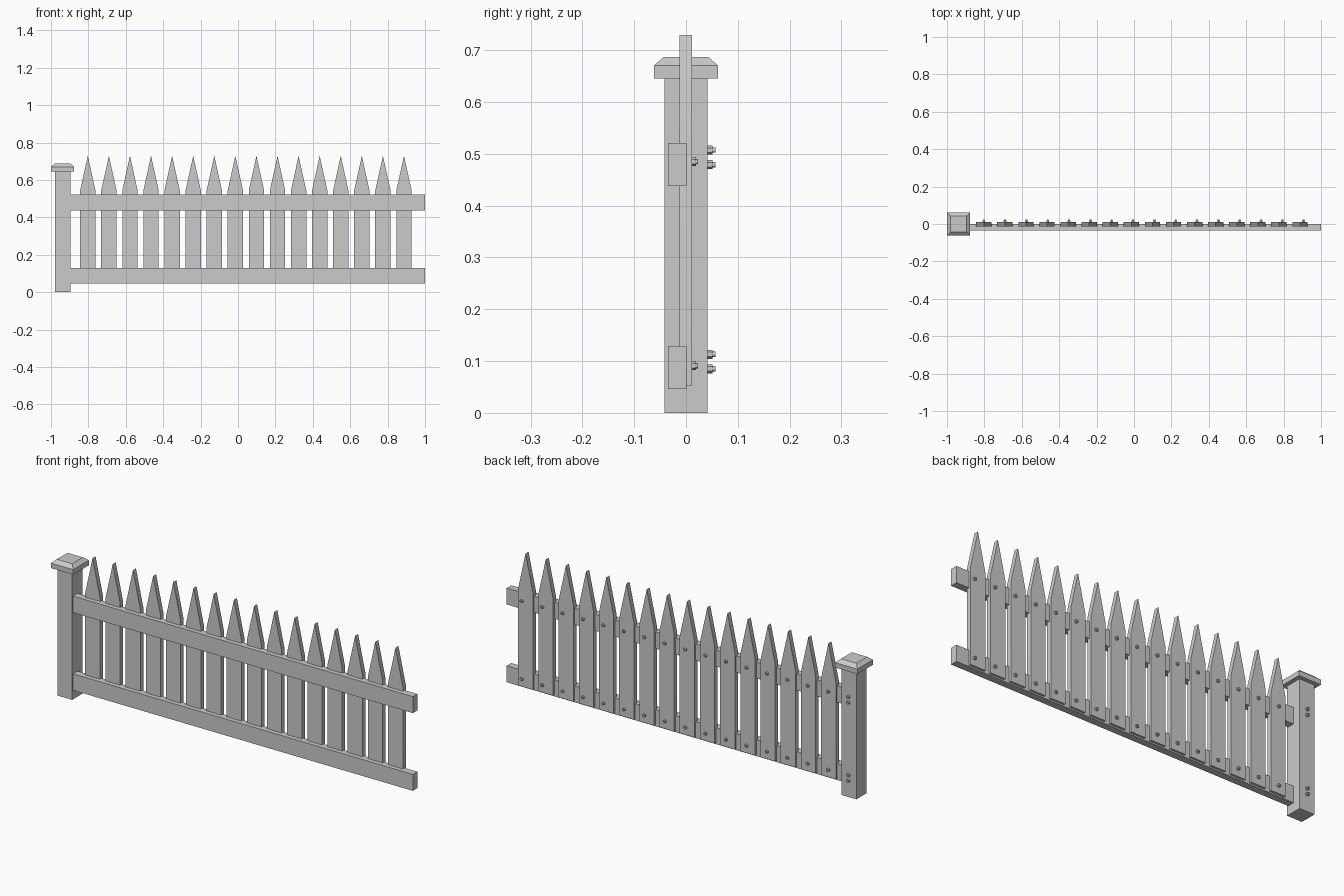
import bpy, bmesh, math
from mathutils import Matrix, Vector

if "Cube" in bpy.data.objects:
    bpy.data.objects.remove(bpy.data.objects["Cube"])

POST_X = -0.938


def add_object(name, bm, smooth=False):
    bmesh.ops.recalc_face_normals(bm, faces=bm.faces)
    mesh = bpy.data.meshes.new(name)
    bm.to_mesh(mesh)
    bm.free()
    obj = bpy.data.objects.new(name, mesh)
    bpy.context.collection.objects.link(obj)
    if smooth:
        bpy.ops.object.select_all(action='DESELECT')
        obj.select_set(True)
        bpy.context.view_layer.objects.active = obj
        bpy.ops.object.shade_smooth_by_angle(angle=math.radians(40))
    return obj


def box(name, lo, hi):
    lo, hi = Vector(lo), Vector(hi)
    bm = bmesh.new()
    bmesh.ops.create_cube(bm, size=1)
    bmesh.ops.scale(bm, vec=hi - lo, verts=bm.verts)
    bmesh.ops.translate(bm, vec=(lo + hi) / 2, verts=bm.verts)
    return add_object(name, bm)


def extrude_profile(bm, points, vec):
    face = bm.faces.new([bm.verts.new(p) for p in points])
    new = bmesh.ops.extrude_face_region(bm, geom=[face])['geom']
    verts = [g for g in new if isinstance(g, bmesh.types.BMVert)]
    bmesh.ops.translate(bm, vec=vec, verts=verts)


def bolt(name, x, y, z, head, tip):
    # hexagonal nut with a round thread end, pointing to +y
    bm = bmesh.new()
    for radius, end, sides in ((0.0087, head, 6), (0.005, tip, 12)):
        start = -0.004
        m = (Matrix.Translation((x, y + (start + end) / 2, z))
             @ Matrix.Rotation(math.pi / 2, 4, 'X'))
        bmesh.ops.create_cone(bm, cap_ends=True, segments=sides, radius1=radius,
                              radius2=radius, depth=end - start, matrix=m)
    return add_object(name, bm)


# post
box("post", (POST_X - 0.0415, -0.0415, 0), (POST_X + 0.0415, 0.0415, 0.65))

# post cap: square slab with a chamfered top
bm = bmesh.new()
rings = []
for half, z in ((0.062, 0.645), (0.062, 0.67), (0.043, 0.687)):
    rings.append([bm.verts.new((POST_X + sx * half, sy * half, z))
                  for sx, sy in ((-1, -1), (1, -1), (1, 1), (-1, 1))])
for a, b in zip(rings, rings[1:]):
    for i in range(4):
        j = (i + 1) % 4
        bm.faces.new((a[i], a[j], b[j], b[i]))
bm.faces.new(rings[0])
bm.faces.new(rings[-1])
add_object("post_cap", bm, smooth=True)

# rails, let into the post
for name, z in (("lower_rail", 0.046), ("upper_rail", 0.438)):
    box(name, (POST_X, -0.035, z), (1.0, 0.001, z + 0.083))

# pickets with pointed tops, each bolted to both rails
profile = [(-0.041, 0.053), (0.041, 0.053), (0.041, 0.543), (0, 0.729), (-0.041, 0.543)]
for i in range(16):
    x = -0.803 + i * 0.1127
    bm = bmesh.new()
    extrude_profile(bm, [(x + px, -0.0125, pz) for px, pz in profile], (0, 0.024, 0))
    add_object(f"picket_{i + 1}", bm, smooth=True)
    for z, row in ((0.091, "lower"), (0.485, "upper")):
        bolt(f"picket_bolt_{row}_{i + 1}", -0.803 + i * 0.114, 0.0115, z, 0.008, 0.012)

# paired bolts on the back of the post
for i, z in enumerate((0.085, 0.113, 0.479, 0.507)):
    bolt(f"post_bolt_{i + 1}", POST_X, 0.0415, z, 0.010, 0.015)
